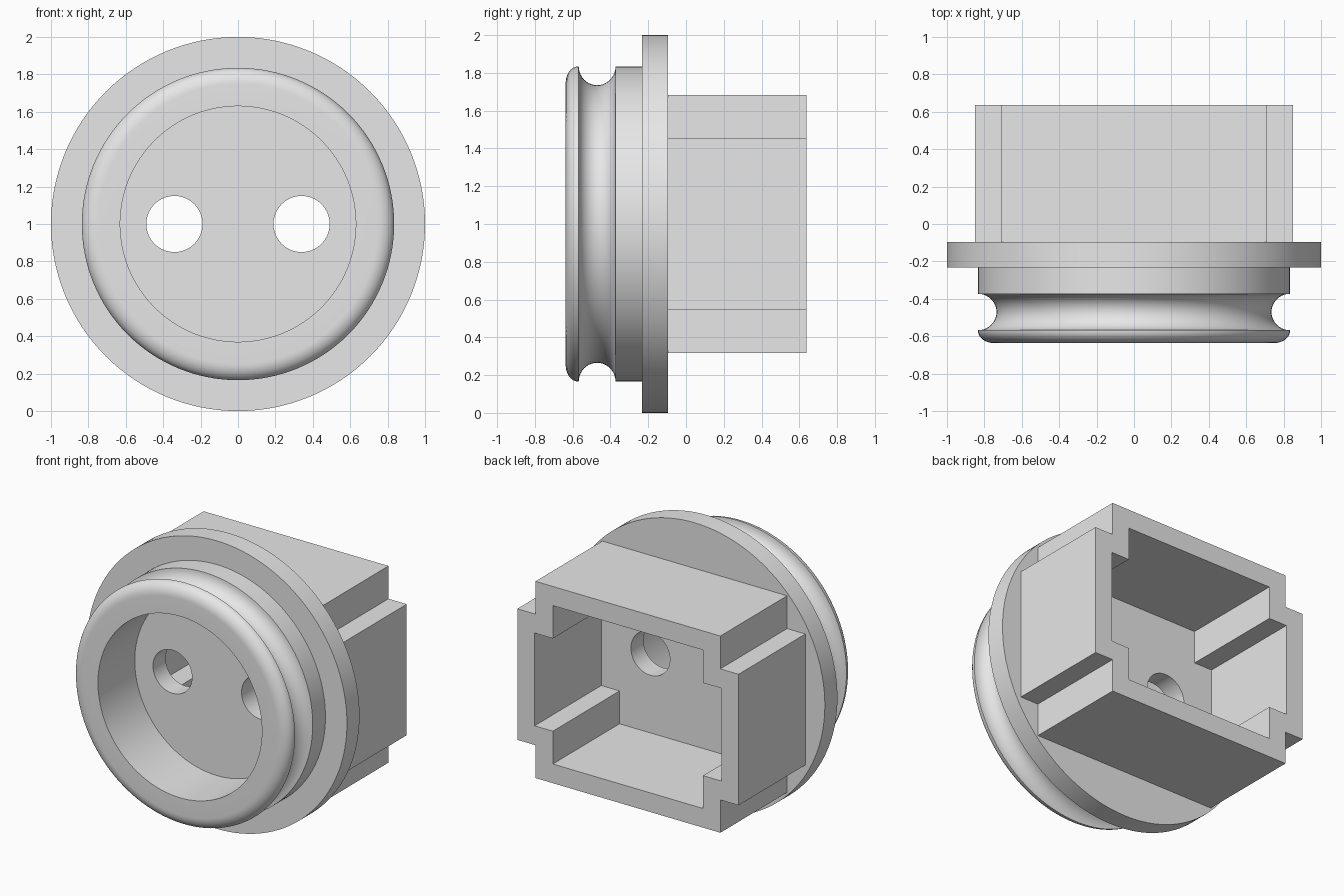
import bpy, bmesh, math

if "Cube" in bpy.data.objects:
    bpy.data.objects.remove(bpy.data.objects["Cube"])

SEG = 128
CZ = 1.0                                   # height of the main axis
FRONT, FLANGE_F, FLANGE_B, BACK = -0.637, -0.233, -0.095, 0.637

grey = bpy.data.materials.new("light_grey")
grey.diffuse_color = (0.8, 0.8, 0.8, 1)
grey.use_nodes = True
grey.node_tree.nodes["Principled BSDF"].inputs["Base Color"].default_value = grey.diffuse_color


def finish(bm, name):
    bmesh.ops.recalc_face_normals(bm, faces=bm.faces)
    mesh = bpy.data.meshes.new(name)
    bm.to_mesh(mesh)
    bm.free()
    obj = bpy.data.objects.new(name, mesh)
    bpy.context.collection.objects.link(obj)
    mesh.materials.append(grey)
    return obj


def lathe(name, profile, cx=0.0, seg=SEG):
    """Revolve (radius, y) points about a line along y, capping both ends."""
    bm = bmesh.new()
    rings = []
    for r, y in profile:
        angles = [2 * math.pi * i / seg for i in range(seg)]
        rings.append([bm.verts.new((cx + r * math.cos(a), y, CZ + r * math.sin(a)))
                      for a in angles])
    for a, b in zip(rings, rings[1:]):
        for i in range(seg):
            j = (i + 1) % seg
            bm.faces.new((a[i], a[j], b[j], b[i]))
    bm.faces.new(rings[0])
    bm.faces.new(rings[-1])
    return finish(bm, name)


def arc(cr, cy, rr, ry, start, end, n):
    """Elliptical arc of (radius, y) points, angles in degrees."""
    pts = []
    for i in range(n + 1):
        a = math.radians(start + (end - start) * i / n)
        pts.append((cr + rr * math.cos(a), cy + ry * math.sin(a)))
    return pts


# Round body: front bore, rounded lip, rope-like groove, collar and flange
profile = [(0.63, FLANGE_F), (0.63, FRONT)]
profile += arc(0.748, -0.568, 0.087, 0.069, -90, 0, 10)
profile += arc(0.835, -0.4705, 0.1, 0.0975, 270, 90, 20)[1:]
profile += [(0.835, FLANGE_F), (1.0, FLANGE_F), (1.0, FLANGE_B)]
body = lathe("round_body", profile)

# Two round holes through the plate
for side in (-1, 1):
    cutter = lathe("hole_cutter", [(0.15, -0.4), (0.15, 0.1)], cx=side * 0.34, seg=64)
    cutter.hide_render = True
    mod = body.modifiers.new("hole", 'BOOLEAN')
    mod.operation = 'DIFFERENCE'
    mod.solver = 'EXACT'
    mod.object = cutter
    bpy.context.view_layer.objects.active = body
    bpy.ops.object.modifier_apply(modifier=mod.name)
    bpy.data.objects.remove(cutter)

bpy.ops.object.select_all(action='DESELECT')
body.select_set(True)
bpy.context.view_layer.objects.active = body
bpy.ops.object.shade_smooth_by_angle(angle=math.radians(30))


def cross_outline(inset):
    """Twelve-point plus-shaped outline, in order round the axis."""
    w, h = 0.71 - inset, 0.683 - inset      # tall part
    aw, ah = 0.85 - inset, 0.455 - inset    # side arms
    quarter = [(aw, ah), (w, ah), (w, h)]
    right = quarter + [(-x, z) for x, z in reversed(quarter)]
    return right + [(-x, -z) for x, z in right]


# Hollow cross-shaped housing behind the flange, open at the back
bm = bmesh.new()
loops = []
for inset, y in ((0, FLANGE_B), (0, BACK), (0.133, BACK), (0.133, FLANGE_B)):
    loops.append([bm.verts.new((x, y, CZ + z)) for x, z in cross_outline(inset)])
for a, b in zip(loops, loops[1:]):
    for i in range(12):
        j = (i + 1) % 12
        bm.faces.new((a[i], a[j], b[j], b[i]))
housing = finish(bm, "rear_housing")
